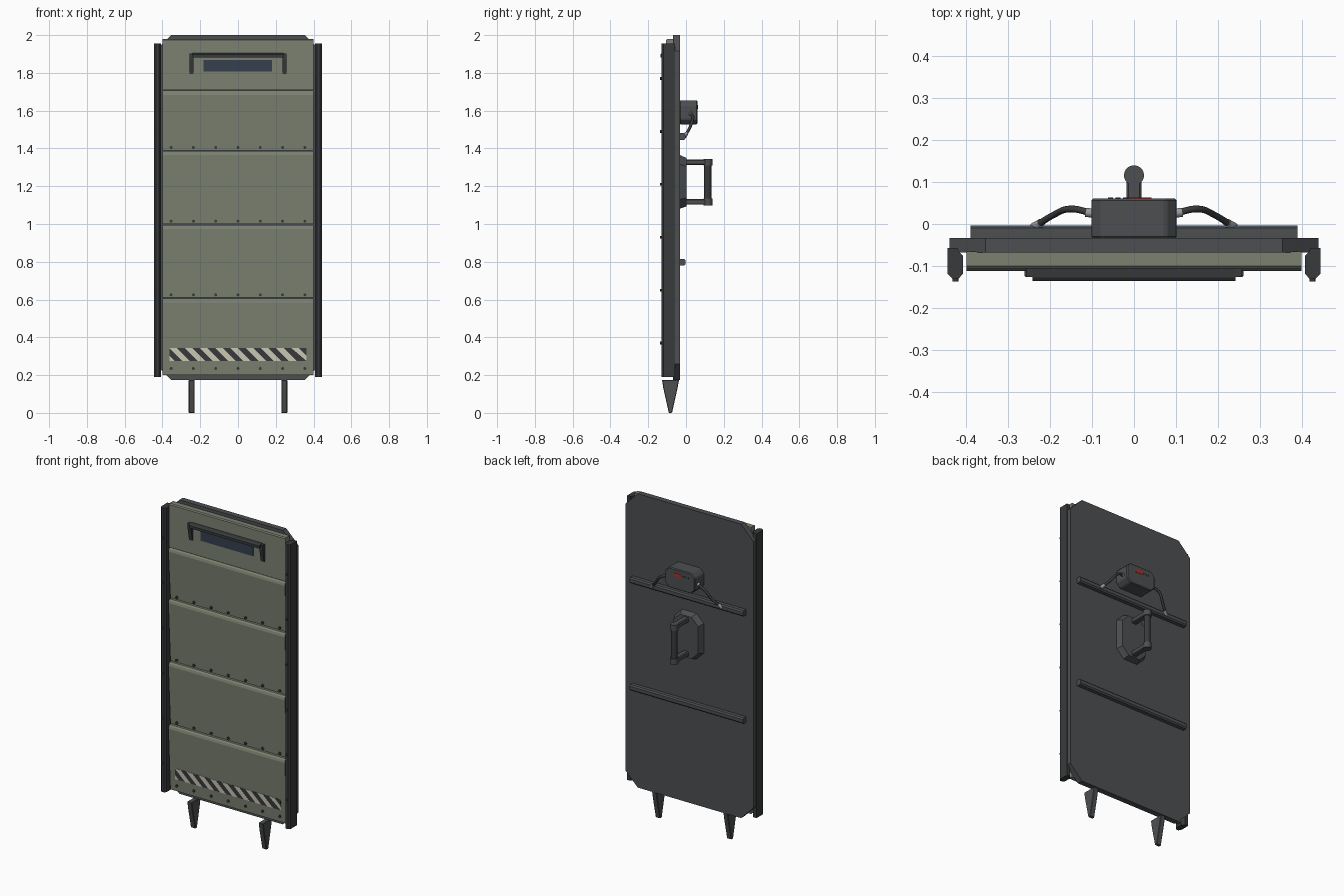
import bpy, bmesh, math
from mathutils import Vector

if "Cube" in bpy.data.objects:
    bpy.data.objects.remove(bpy.data.objects["Cube"])


def material(name, r, g, b):
    m = bpy.data.materials.new(name)
    m.diffuse_color = (r, g, b, 1)
    m.use_nodes = True
    m.node_tree.nodes["Principled BSDF"].inputs["Base Color"].default_value = m.diffuse_color
    return m


STEEL = material("dark_steel", 0.075, 0.078, 0.082)
RAIL = material("rail_black", 0.04, 0.042, 0.045)
OLIVE = material("olive_armour", 0.2, 0.22, 0.165)
GLASS = material("blue_glass", 0.035, 0.05, 0.075)
CREAM = material("cream_paint", 0.62, 0.6, 0.48)
RED = material("red_lamp", 0.4, 0.03, 0.02)
METAL = material("bare_metal", 0.32, 0.33, 0.34)


def finish(name, bm, mat, bevel=0.0):
    bmesh.ops.recalc_face_normals(bm, faces=bm.faces)
    me = bpy.data.meshes.new(name)
    bm.to_mesh(me)
    bm.free()
    me.materials.append(mat)
    ob = bpy.data.objects.new(name, me)
    bpy.context.collection.objects.link(ob)
    if bevel:
        mod = ob.modifiers.new("bevel", 'BEVEL')
        mod.width, mod.segments = bevel, 1
    return ob


def place(axis, p, d):
    return {'x': (d, p[0], p[1]), 'y': (p[0], d, p[1]), 'z': (p[0], p[1], d)}[axis]


def prism(name, pts, axis, lo, hi, mat, bevel=0.0, pts2=None):
    """Extrude a 2D outline along an axis, optionally to a second outline."""
    bm = bmesh.new()
    a = [bm.verts.new(place(axis, p, lo)) for p in pts]
    b = [bm.verts.new(place(axis, p, hi)) for p in (pts2 or pts)]
    bm.faces.new(a)
    bm.faces.new(b)
    n = len(a)
    for i in range(n):
        bm.faces.new((a[i], a[(i + 1) % n], b[(i + 1) % n], b[i]))
    return finish(name, bm, mat, bevel)


def octagon(x0, x1, z0, z1, c):
    return [(x0 + c, z0), (x1 - c, z0), (x1, z0 + c), (x1, z1 - c),
            (x1 - c, z1), (x0 + c, z1), (x0, z1 - c), (x0, z0 + c)]


def box(name, x0, x1, y0, y1, z0, z1, mat, bevel=0.0):
    return prism(name, [(x0, y0), (x1, y0), (x1, y1), (x0, y1)], 'z', z0, z1, mat, bevel)


def rod(name, p, q, r, mat, sides=16):
    p, q = Vector(p), Vector(q)
    bm = bmesh.new()
    bmesh.ops.create_cone(bm, cap_ends=True, segments=sides, radius1=r, radius2=r, depth=(q - p).length)
    bm.transform(Vector((0, 0, 1)).rotation_difference(q - p).to_matrix().to_4x4())
    bmesh.ops.translate(bm, verts=bm.verts, vec=(p + q) / 2)
    ob = finish(name, bm, mat)
    for f in ob.data.polygons:
        f.use_smooth = len(f.vertices) == 4
    return ob


# Back plate with clipped corners
prism("back_plate", octagon(-0.44, 0.44, 0.175, 2.0, 0.085), 'y', -0.068, -0.033, STEEL)

# Overlapping armour panels, each leaning out at its top edge
TOP, BOTTOM, BACK = -0.112, -0.092, -0.066
edges = [0.2, 0.61, 1.0, 1.39, 1.71]
for i in range(4):
    z0, z1 = edges[i], edges[i + 1] - 0.004
    prism("armour_panel_%d" % (i + 1),
          [(BACK, z0), (BOTTOM, z0), (TOP, z1 - 0.022), (TOP + 0.004, z1 - 0.008),
           (TOP + 0.012, z1), (BACK, z1)], 'x', -0.4, 0.4, OLIVE)
prism("visor_panel", [(BACK, 1.71), (-0.106, 1.71), (-0.106, 1.974), (-0.1, 1.98), (BACK, 1.98)],
      'x', -0.4, 0.4, OLIVE)

# Rivets along the panel bottoms
for row, z in enumerate((0.235, 0.625, 1.015, 1.405)):
    if row < 4:
        for k in range(7):
            x = (k - 3) * 0.118
            rod("panel_rivet", (x, -0.085, z), (x, -0.1, z), 0.008, RAIL, 10)

# Hazard stripe painted on the leaning lowest panel
slope = (TOP - BOTTOM) / (0.584 - 0.2)


def face_y(z, gap):
    return BOTTOM + slope * (z - 0.2) - gap


def decal(name, pts, gap, mat):
    bm = bmesh.new()
    front = [bm.verts.new((x, face_y(z, gap), z)) for x, z in pts]
    back = [bm.verts.new((x, face_y(z, -0.002), z)) for x, z in pts]
    n = len(pts)
    bm.faces.new(front)
    bm.faces.new(back)
    for i in range(n):
        bm.faces.new((front[i], front[(i + 1) % n], back[(i + 1) % n], back[i]))
    finish(name, bm, mat)


L, R, ZB, ZT = -0.363, 0.363, 0.275, 0.343
decal("hazard_band", [(L, ZB), (R, ZB), (R, ZT), (L, ZT)], 0.001, RAIL)
step = (R - L) / 9
for k in range(9):
    x = L + k * step
    a, b = x, x + step * 0.5
    s = 0.068
    if b + s <= R:
        decal("hazard_stripe", [(a, ZT), (b, ZT), (b + s, ZB), (a + s, ZB)], 0.002, CREAM)
    else:
        cut = ZT - (R - b)
        decal("hazard_stripe", [(a, ZT), (b, ZT), (R, cut), (R, max(ZB, ZT - (R - a)))], 0.002, CREAM)
decal("hazard_stripe", [(L, ZB), (L + 0.027, ZB), (L, ZB + 0.027)], 0.002, CREAM)

# Vision slot with hood and tapering cheeks
box("vision_glass", -0.183, 0.18, -0.1, -0.1085, 1.808, 1.868, GLASS)
prism("hood_roof", [(-0.1, 1.906), (-0.128, 1.904), (-0.136, 1.898), (-0.136, 1.882), (-0.1, 1.882)],
      'x', -0.242, 0.242, RAIL)
for s in (-1, 1):
    prism("hood_cheek", [(-0.1, 1.903), (-0.126, 1.903), (-0.126, 1.872), (-0.112, 1.795), (-0.1, 1.795)],
          'x', s * 0.235, s * 0.258, RAIL)

# Side rails with bolts, and ground spikes
for s in (-1, 1):
    prism("side_rail", [(s * x, y) for x, y in (
        (0.445, -0.057), (0.422, -0.057), (0.418, -0.066), (0.408, -0.076), (0.408, -0.118),
        (0.418, -0.13), (0.434, -0.13), (0.445, -0.119))], 'z', 0.19, 1.955, RAIL)
    for k in range(6):
        z = 0.37 + 0.28 * k
        rod("rail_bolt", (s * 0.426, -0.125, z), (s * 0.426, -0.137, z), 0.007, RAIL, 8)
    prism("ground_spike", [(-0.127, 0.175), (-0.12, 0.13), (-0.091, 0.0), (-0.074, 0.0),
                           (-0.045, 0.13), (-0.037, 0.175)],
          'x', s * 0.245 - 0.016, s * 0.245 + 0.016, STEEL, 0.003)

# Rear stiffening bars
for z in (1.463, 0.797):
    prism("rear_bar", [(-0.035, z - 0.018), (-0.01, z - 0.018), (-0.003, z - 0.01),
                       (-0.003, z + 0.01), (-0.01, z + 0.018), (-0.035, z + 0.018)],
          'x', -0.39, 0.39, STEEL)

# Control box with lamp window and buttons
prism("control_box", octagon(-0.102, 0.102, 1.528, 1.655, 0.026), 'y', -0.035, 0.061, STEEL, 0.005)
box("lamp_window", -0.012, 0.042, 0.06, 0.063, 1.609, 1.63, RED)
for k in range(3):
    x = -0.02 - k * 0.018
    rod("control_button", (x, 0.058, 1.62), (x, 0.0635, 1.62), 0.006, RAIL, 10)

# Cables from the box to the upper bar
for s in (-1, 1):
    cu = bpy.data.curves.new("control_cable", 'CURVE')
    cu.dimensions = '3D'
    cu.bevel_depth, cu.bevel_resolution, cu.resolution_u = 0.008, 2, 8
    path = [(0.1, 0.026, 1.582), (0.15, 0.036, 1.565), (0.195, 0.02, 1.51), (0.234, -0.005, 1.468)]
    sp = cu.splines.new('BEZIER')
    sp.bezier_points.add(len(path) - 1)
    for bp, (x, y, z) in zip(sp.bezier_points, path):
        bp.co = (s * x, y, z)
        bp.handle_left_type = bp.handle_right_type = 'AUTO'
    cu.materials.append(RAIL)
    bpy.context.collection.objects.link(bpy.data.objects.new("control_cable", cu))
    rod("cable_socket", (s * 0.1, 0.026, 1.582), (s * 0.115, 0.028, 1.58), 0.011, METAL)
    rod("cable_clamp", (s * 0.222, 0.002, 1.48), (s * 0.24, -0.008, 1.462), 0.0105, METAL)

# Handle: tapered pad, two arms and a capped grip
prism("handle_pad", octagon(-0.1, 0.1, 1.08, 1.366, 0.05), 'y', -0.035, 0.002, STEEL,
      pts2=octagon(-0.085, 0.085, 1.093, 1.35, 0.045))
for z in (1.117, 1.327):
    box("handle_arm", -0.018, 0.018, -0.005, 0.117, z - 0.015, z + 0.015, STEEL, 0.005)
    rod("grip_cap", (0, 0.116, z - 0.018), (0, 0.116, z + 0.018), 0.024, STEEL, 20)
rod("handle_grip", (0, 0.115, 1.12), (0, 0.115, 1.325), 0.019, RAIL, 20)
